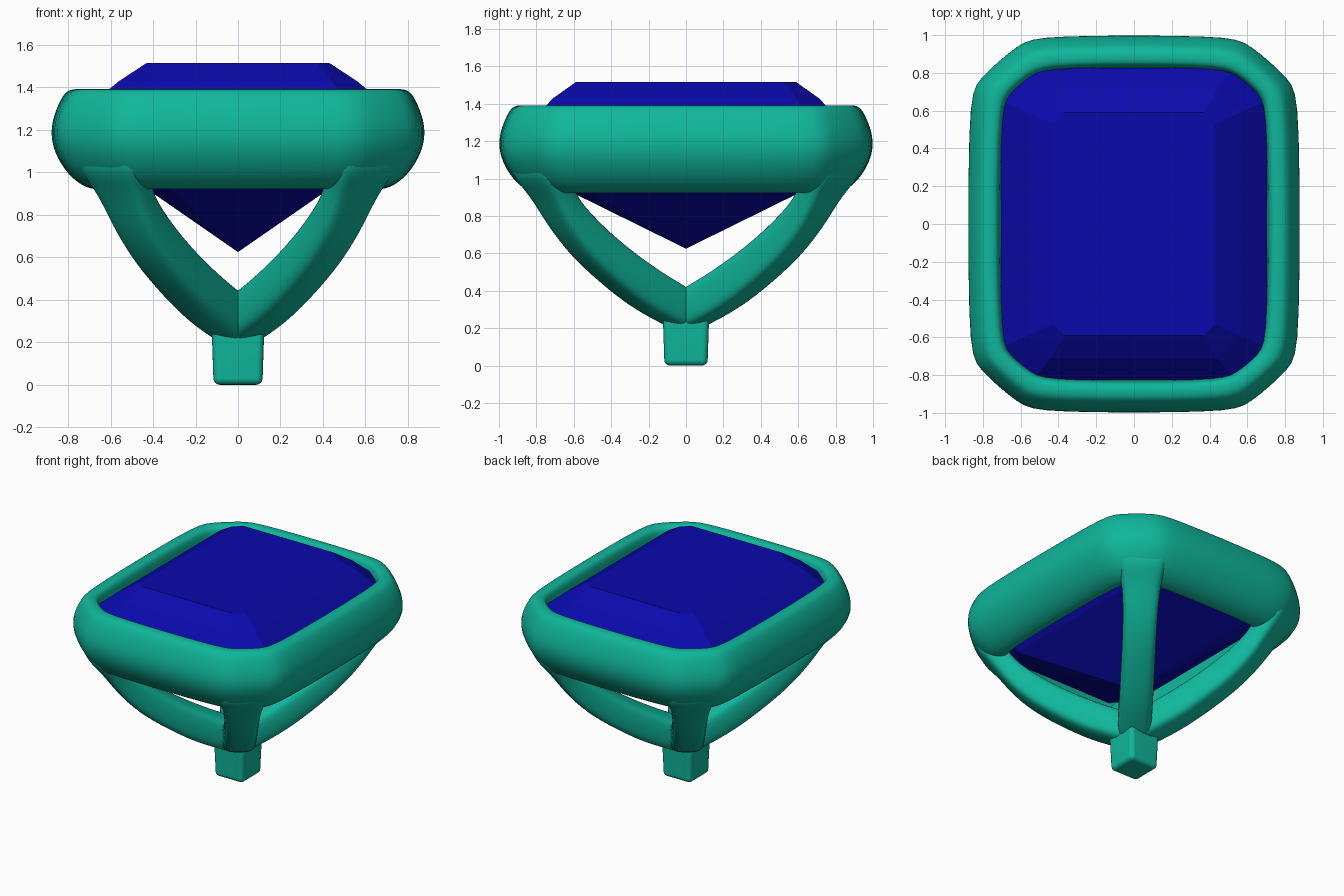
import bpy, bmesh, math

if "Cube" in bpy.data.objects:
    bpy.data.objects.remove(bpy.data.objects["Cube"])


def material(name, rgb):
    m = bpy.data.materials.new(name)
    m.diffuse_color = (*rgb, 1)
    m.use_nodes = True
    m.node_tree.nodes["Principled BSDF"].inputs["Base Color"].default_value = m.diffuse_color
    return m


METAL = material("teal_metal", (0.005, 0.47, 0.33))
GEM = material("blue_gem", (0.003, 0.003, 0.42))


def make(name, bm, mat, smooth=True, subdiv=0):
    bmesh.ops.recalc_face_normals(bm, faces=bm.faces)
    for f in bm.faces:
        f.smooth = smooth
    me = bpy.data.meshes.new(name)
    bm.to_mesh(me)
    bm.free()
    me.materials.append(mat)
    ob = bpy.data.objects.new(name, me)
    bpy.context.collection.objects.link(ob)
    if subdiv:
        s = ob.modifiers.new("subdivision", 'SUBSURF')
        s.levels = s.render_levels = subdiv
    return ob


def bridge(bm, a, b):
    n = len(a)
    for i in range(n):
        bm.faces.new((a[i], a[(i + 1) % n], b[(i + 1) % n], b[i]))


def octagon(hx, hy, cx, cy):
    return [(hx, cy - hy), (hx, hy - cy), (hx - cx, hy), (cx - hx, hy),
            (-hx, hy - cy), (-hx, cy - hy), (cx - hx, -hy), (hx - cx, -hy)]


def soften(pts, r):
    # replace every corner by two points, for rounding by subdivision
    out = []
    n = len(pts)
    for i, (x, y) in enumerate(pts):
        for qx, qy in (pts[i - 1], pts[(i + 1) % n]):
            d = math.hypot(qx - x, qy - y)
            out.append((x + (qx - x) * r / d, y + (qy - y) * r / d))
    return out


# Bezel: rounded profile (inset, height) swept around a softened octagon
profile = [(.168, 1.35), (.15, 1.393), (.09, 1.393), (.055, 1.37), (.01, 1.27),
           (-.005, 1.18), (.015, 1.09), (.07, 1.0), (.13, .945), (.2, .915),
           (.25, .93), (.25, .98), (.175, 1.2)]
bm = bmesh.new()
rings = []
for d, z in profile:
    c = .586 * d
    pts = soften(octagon(.88 - d, 1 - d, .32 - c, .28 - c), .06)
    rings.append([bm.verts.new((x, y, z)) for x, y in pts])
for i, ring in enumerate(rings):
    bridge(bm, ring, rings[(i + 1) % len(rings)])
make("bezel", bm, METAL, subdiv=2)

# Gem: stacked octagons (half x, half y, corner cut, height), down to a point
steps = [(.43, .59, .06, 1.515), (.56, .71, .12, 1.43), (.705, .825, .17, 1.31),
         (.705, .825, .17, 1.23), (.52, .73, .13, .985)]
bm = bmesh.new()
rings = [[bm.verts.new((x, y, z)) for x, y in octagon(hx, hy, c, c)]
         for hx, hy, c, z in steps]
for a, b in zip(rings, rings[1:]):
    bridge(bm, a, b)
bm.faces.new(rings[0])
tip = bm.verts.new((0, 0, .625))
for i in range(8):
    bm.faces.new((rings[-1][i], rings[-1][(i + 1) % 8], tip))
make("gem", bm, GEM, smooth=False)

# Arms: outer (r, z), inner (r, z) and half width at stations along the curve
stations = [(-.03, .16, -.03, .40, .115), (.14, .225, .10, .45, .115),
            (.33, .31, .31, .56, .115), (.53, .44, .49, .67, .115),
            (.72, .58, .64, .78, .115), (.87, .745, .77, .89, .12),
            (.97, .90, .83, .97, .135), (1.07, 1.0, .88, 1.05, .17),
            (1.08, 1.1, .95, 1.12, .17)]


def arm(name, sx, sy):
    ux, uy = sx * .60, sy * .80
    bm = bmesh.new()
    rings = []
    for ro, zo, ri, zi, w in stations:
        ring = []
        # rounded rectangle: t runs outer to inner, k is the side share
        for t, k in ((0, -.7), (0, .7), (.17, 1), (.83, 1),
                     (1, .7), (1, -.7), (.83, -1), (.17, -1)):
            r, z = ro + (ri - ro) * t, zo + (zi - zo) * t
            ring.append(bm.verts.new((ux * r - uy * w * k, uy * r + ux * w * k, z)))
        rings.append(ring)
    for a, b in zip(rings, rings[1:]):
        bridge(bm, a, b)
    bm.faces.new(rings[0])
    bm.faces.new(rings[-1])
    make(name, bm, METAL, subdiv=2)


for label, sx, sy in (("front_right", 1, -1), ("front_left", -1, -1),
                      ("back_right", 1, 1), ("back_left", -1, 1)):
    arm(label + "_arm", sx, sy)

# Stem: small square post with rounded edges
bm = bmesh.new()
bmesh.ops.create_cube(bm, size=1)
for v in bm.verts:
    k = .115 if v.co.z < 0 else .125
    v.co = (math.copysign(k, v.co.x), math.copysign(k, v.co.y), 0 if v.co.z < 0 else .30)
stem = make("stem", bm, METAL)
b = stem.modifiers.new("bevel", 'BEVEL')
b.width, b.segments = .03, 4
stem.modifiers.new("normals", 'WEIGHTED_NORMAL')
